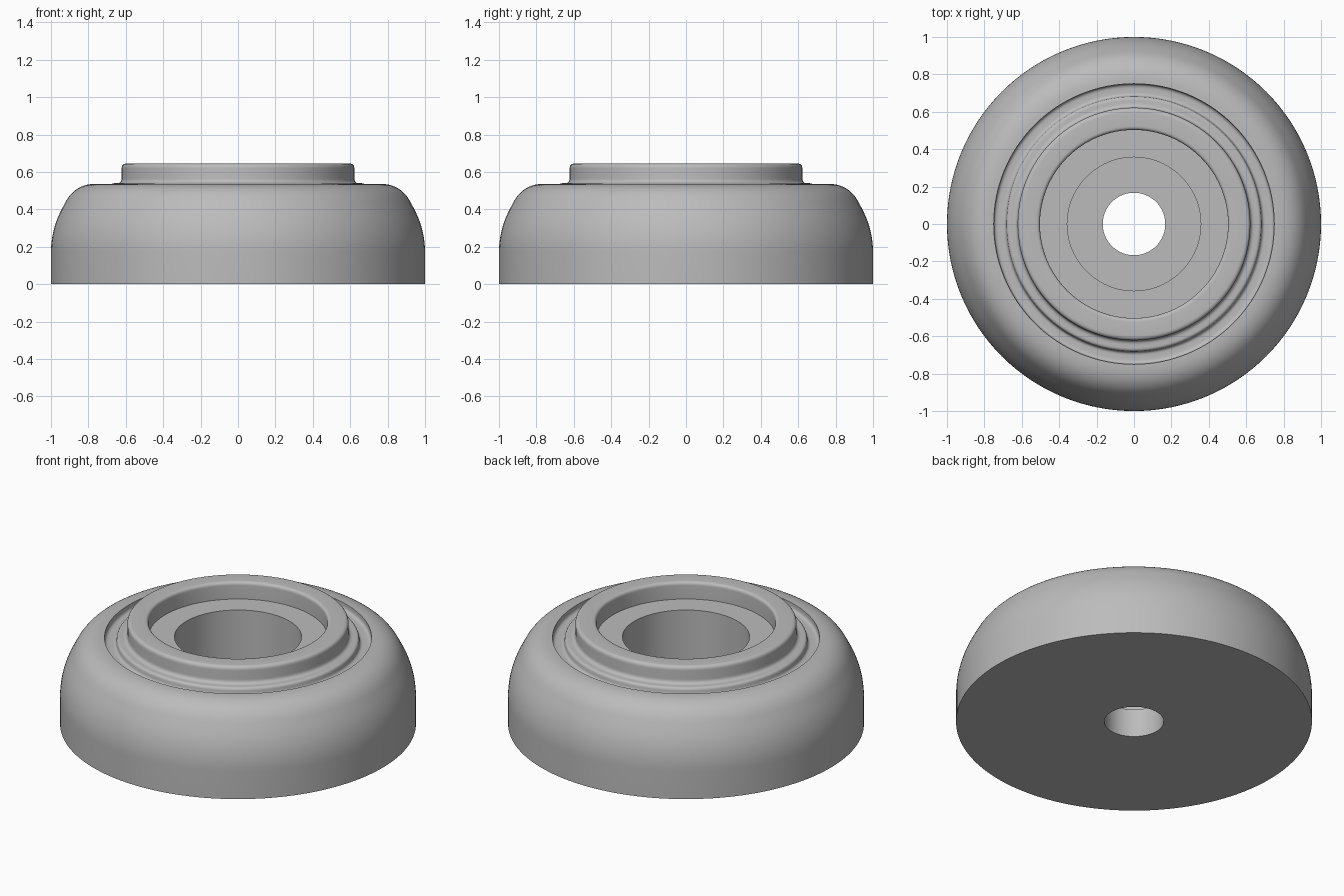
import bpy, bmesh, math
from mathutils import Vector

cube = bpy.data.objects.get("Cube")
if cube:
    bpy.data.objects.remove(cube, do_unlink=True)

SEGMENTS = 128


def rounded(corners):
    """Turn (radius, height, fillet) corners into a closed outline with filleted corners."""
    outline = []
    for i, (r, z, fillet) in enumerate(corners):
        p = Vector((r, 0, z))
        if fillet == 0:
            outline.append(p)
            continue
        before, after = corners[i - 1], corners[(i + 1) % len(corners)]
        a = p + (Vector((before[0], 0, before[1])) - p).normalized() * fillet
        b = p + (Vector((after[0], 0, after[1])) - p).normalized() * fillet
        steps = 10 if fillet > 0.05 else 6
        for k in range(steps + 1):
            t = k / steps
            outline.append(a * (1 - t) ** 2 + p * 2 * t * (1 - t) + b * t * t)
    return outline


def lathe(name, outline, material):
    bm = bmesh.new()
    verts = [bm.verts.new(p) for p in outline]
    edges = [bm.edges.new((v, verts[(i + 1) % len(verts)])) for i, v in enumerate(verts)]
    bmesh.ops.spin(bm, geom=verts + edges, cent=(0, 0, 0), axis=(0, 0, 1),
                   angle=math.tau, steps=SEGMENTS, use_duplicate=False)
    bmesh.ops.remove_doubles(bm, verts=bm.verts, dist=0.0002)
    bmesh.ops.recalc_face_normals(bm, faces=bm.faces)
    mesh = bpy.data.meshes.new(name)
    bm.to_mesh(mesh)
    bm.free()
    mesh.materials.append(material)
    obj = bpy.data.objects.new(name, mesh)
    bpy.context.collection.objects.link(obj)
    bpy.ops.object.select_all(action='DESELECT')
    obj.select_set(True)
    bpy.context.view_layer.objects.active = obj
    bpy.ops.object.shade_smooth_by_angle(angle=math.radians(35))
    return obj


grey = bpy.data.materials.new("plain grey")
grey.use_nodes = True
colour = (0.5, 0.5, 0.5, 1)
grey.diffuse_color = colour
grey.node_tree.nodes["Principled BSDF"].inputs["Base Color"].default_value = colour

corners = [
    # underside and domed outer wall
    (0.167, 0, 0), (1, 0, 0), (1, 0.29, 0.12), (0.873, 0.535, 0.11),
    # groove with a low step beside the collar
    (0.75, 0.537, 0), (0.75, 0.495, 0.025), (0.685, 0.495, 0.018),
    (0.68, 0.54, 0.018), (0.622, 0.54, 0.026),
    # raised collar
    (0.622, 0.645, 0.026), (0.503, 0.645, 0.022), (0.503, 0.54, 0),
    # ledge, wide bore and narrow through hole
    (0.357, 0.54, 0), (0.357, 0.175, 0), (0.167, 0.175, 0),
]
lathe("round_base_with_collar", rounded(corners), grey)
